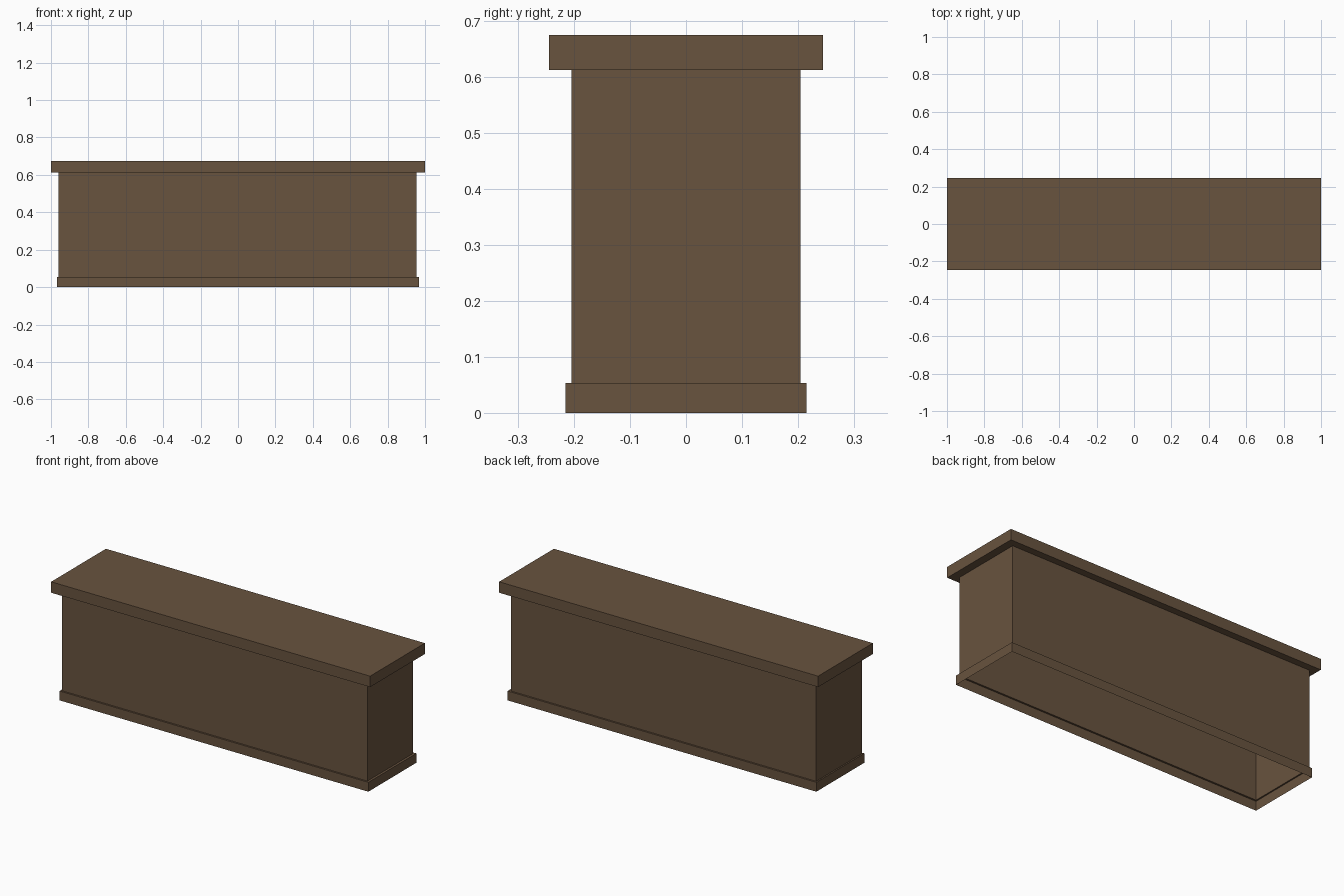
import bpy, bmesh

if "Cube" in bpy.data.objects:
    bpy.data.objects.remove(bpy.data.objects["Cube"])

brown = bpy.data.materials.new("dark brown wood")
brown.diffuse_color = (0.140, 0.087, 0.049, 1.0)
brown.use_nodes = True
brown.node_tree.nodes["Principled BSDF"].inputs["Base Color"].default_value = brown.diffuse_color


def shell(name, rings, cap_top=False):
    """Open rectangular sheet through (x0, x1, half depth, z) rings."""
    bm = bmesh.new()
    loops = []
    for x0, x1, y, z in rings:
        corners = ((x0, -y), (x1, -y), (x1, y), (x0, y))
        loops.append([bm.verts.new((cx, cy, z)) for cx, cy in corners])
    for low, high in zip(loops, loops[1:]):
        for i in range(4):
            j = (i + 1) % 4
            bm.faces.new((low[i], low[j], high[j], high[i]))
    if cap_top:
        bm.faces.new(loops[-1])
    mesh = bpy.data.meshes.new(name)
    bm.to_mesh(mesh)
    bm.free()
    mesh.materials.append(brown)
    obj = bpy.data.objects.new(name, mesh)
    bpy.context.collection.objects.link(obj)
    return obj


BODY = (-0.96, 0.955, 0.205)
BASE = (-0.968, 0.968, 0.215)
TOP = (-1.0, 1.0, 0.245)

# Skirting strip around the open bottom, with its narrow ledge
shell("base_trim", [BASE + (0.0,), BASE + (0.053,), BODY + (0.053,)])

# Plain walls, hollow inside
shell("counter_body", [BODY + (0.053,), BODY + (0.613,)])

# Overhanging slab, underside lip up to the closed top
shell("counter_top", [BODY + (0.613,), TOP + (0.613,), TOP + (0.675,)], cap_top=True)
